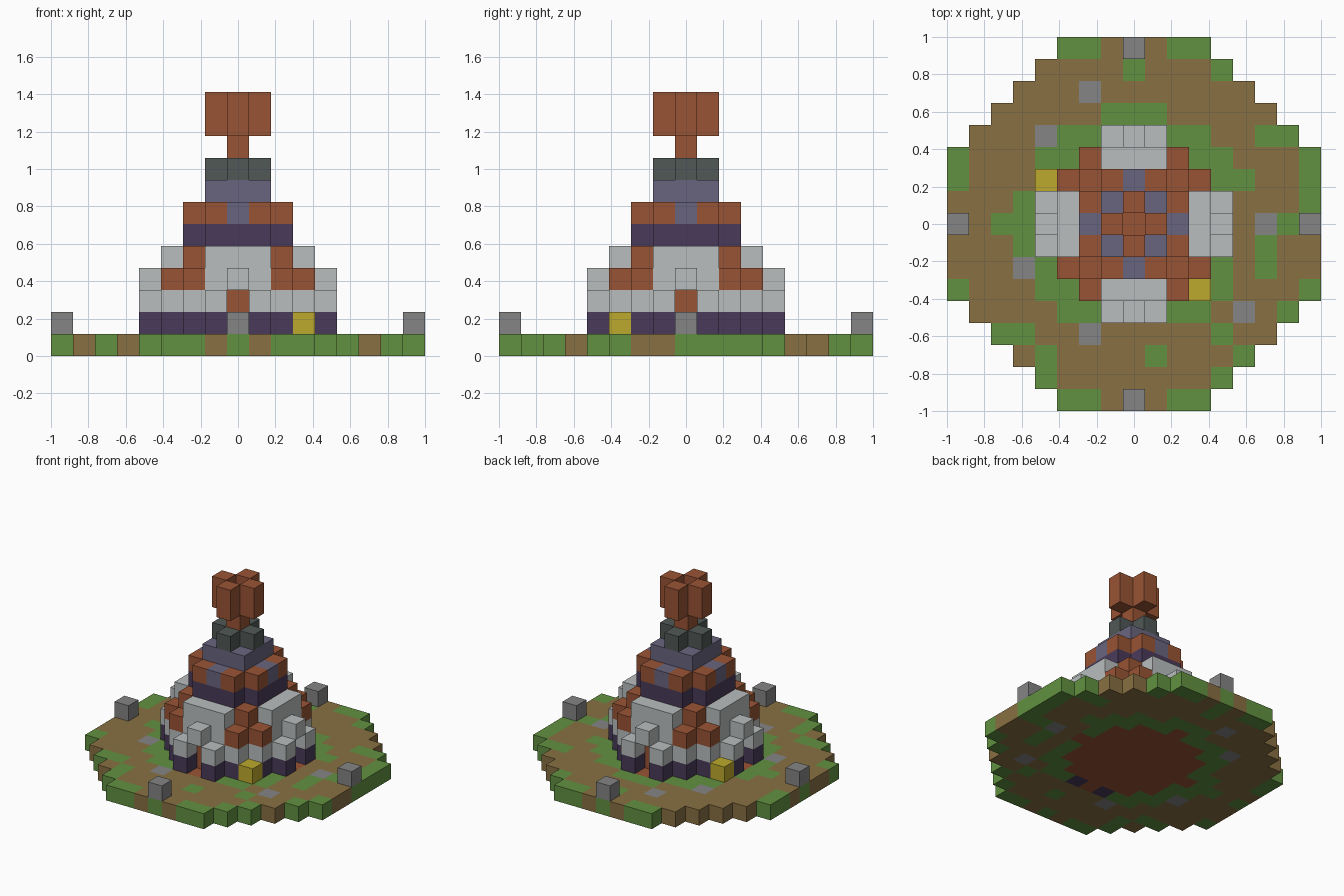
import bpy, bmesh
from mathutils import Vector

cube = bpy.data.objects.get("Cube")
if cube:
    bpy.data.objects.remove(cube, do_unlink=True)

R = 8                     # cells from the middle to the edge
S = 2 / (2 * R + 1)       # cell size


def linear(v):
    v /= 255
    return v / 12.92 if v <= 0.04045 else ((v + 0.055) / 1.055) ** 2.4


def material(name, *rgb):
    m = bpy.data.materials.new(name)
    m.use_nodes = True
    col = [linear(c) for c in rgb] + [1]
    m.diffuse_color = col
    node = next(n for n in m.node_tree.nodes if n.type == 'BSDF_PRINCIPLED')
    node.inputs["Base Color"].default_value = col
    return m


grass = material("grass green", 97, 145, 64)
earth = material("earth brown", 136, 112, 66)
stone = material("stone grey", 133, 133, 133)
pale = material("pale stone", 186, 190, 190)
rust = material("rust orange", 153, 84, 52)
purple = material("dark purple", 74, 58, 90)
slate = material("slate blue", 105, 101, 127)
dark = material("dark slate", 80, 88, 86)
gold = material("gold yellow", 190, 170, 45)

voxels = {}               # cell -> (part, material)


def ring(part, mat, layers, pairs):
    """Fill cells whose (larger, smaller) distance from the axes is in pairs."""
    for k in layers:
        for i in range(-R, R + 1):
            for j in range(-R, R + 1):
                a, b = abs(i), abs(j)
                if (max(a, b), min(a, b)) in pairs:
                    voxels[i, j, k] = (part, mat)


def patch(part, mat, layer, *cells):
    """Fill single cells."""
    for i, j in cells:
        voxels[i, j, layer] = (part, mat)


def octagon(size, reach):
    """Pairs within a square of the given size with its corners cut."""
    return {(a, b) for a in range(size + 1) for b in range(a + 1) if a + b <= reach}


# Ground: earth disc, grass at the rim and around the walls, building floor
ring("ground", earth, [0], octagon(R, R + 3))
ring("ground", grass, [0], octagon(4, 7) | {(8, 0), (8, 2), (8, 3), (7, 4)})
ring("ground", rust, [0], octagon(3, 5) | {(4, 0)})

# Uneven patches in the ground
patch("ground", earth, 0, (-7, 4), (-7, -4), (-4, 7), (-8, -2), (8, -2))
patch("ground", grass, 0, (0, 7), (-1, 5), (0, 5), (1, 5), (6, 4), (5, 2),
      (8, 1), (-5, 1), (-6, 0), (-5, 0), (7, 0), (-5, -1), (6, -1), (6, -2),
      (-6, -5), (-5, -5), (4, -5), (-4, -6), (1, -6), (5, -6))
patch("ground", stone, 0, (-2, 6), (-4, 4), (6, 0), (-5, -2), (5, -4), (-2, -5))
patch("ground", purple, 0, (-1, -4), (1, -4))

# Standing stones and gold blocks
ring("edge_stones", stone, [1], {(R, 0)})
patch("gold_blocks", gold, 1, (3, -3), (-4, 2))

# Lower storey: plinth, walls, four recessed doors with lintels
WALL = {(3, 1), (3, 2), (4, 1)}
ring("plinth", purple, [1], WALL | octagon(2, 4))
ring("lower_wall", pale, [2], WALL | octagon(2, 4))
ring("doors", rust, [1, 2], {(3, 0)})
ring("lintels", pale, [3], {(4, 0)})
ring("upper_wall", pale, [3, 4], octagon(2, 3) | {(3, 0), (3, 1)})

# Stepped corner roofs
ring("corner_roofs", rust, [3], {(2, 2), (3, 2)})
ring("corner_roofs", rust, [4], {(2, 2)})

# Tower, narrowing upward
ring("tower_band", purple, [5], octagon(2, 3))
ring("tower", slate, [6], octagon(2, 3))
ring("tower_roof", rust, [6], {(2, 1)})
ring("tower", slate, [7], octagon(1, 2))
ring("tower_cap", dark, [8], octagon(1, 1))

# Beacon: stem and four prongs
ring("beacon_stem", rust, [9], {(0, 0)})
ring("beacon_prongs", rust, [10, 11], {(1, 0)})


def build(part):
    """Make one mesh from the exposed cell faces of a part."""
    cells = {c: mat for c, (name, mat) in voxels.items() if name == part}
    mesh = bpy.data.meshes.new(part)
    for mat in dict.fromkeys(cells.values()):
        mesh.materials.append(mat)
    slots = list(mesh.materials)
    bm = bmesh.new()
    for cell, mat in cells.items():
        centre = Vector(cell) + Vector((0, 0, 0.5))
        for axis in range(3):
            for sign in (-1, 1):
                n = Vector((0, 0, 0))
                n[axis] = sign
                if tuple(int(a + b) for a, b in zip(cell, n)) in voxels:
                    continue
                u = Vector((0, 0, 0))
                u[(axis + 1) % 3] = 1
                w = n.cross(u)
                corners = (-u - w, u - w, u + w, w - u)
                face = bm.faces.new(
                    [bm.verts.new((centre + (n + q) / 2) * S) for q in corners])
                face.material_index = slots.index(mat)
    bmesh.ops.remove_doubles(bm, verts=bm.verts, dist=S / 100)
    bm.to_mesh(mesh)
    bm.free()
    bpy.context.scene.collection.objects.link(bpy.data.objects.new(part, mesh))


for part in sorted({name for name, mat in voxels.values()}):
    build(part)
